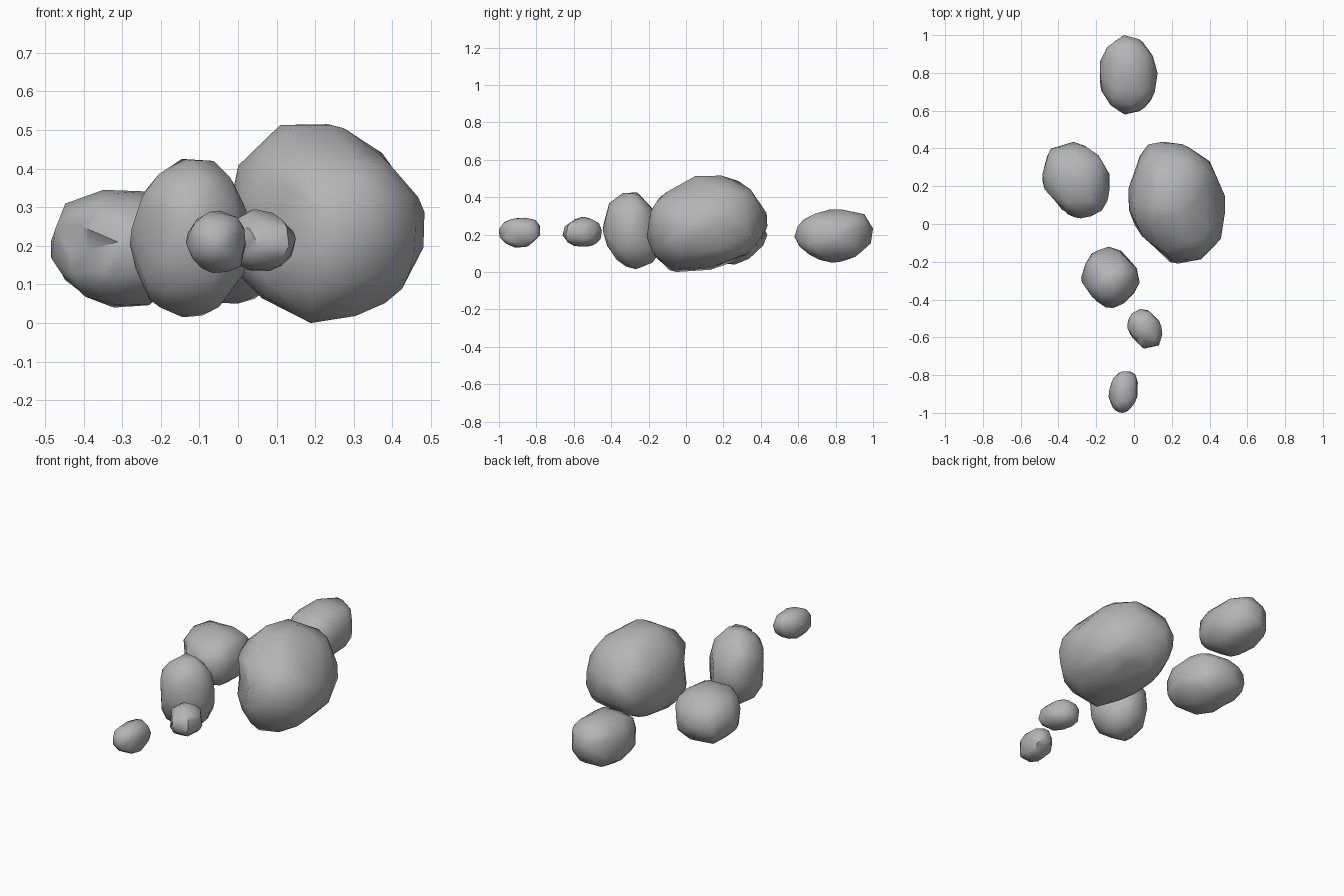
import bpy, bmesh, math
from mathutils import Vector, noise

cube = bpy.data.objects.get("Cube")
if cube:
    bpy.data.objects.remove(cube, do_unlink=True)

stone = bpy.data.materials.new("grey_stone")
stone.use_nodes = True
colour = (0.46, 0.46, 0.46, 1)
stone.diffuse_color = colour
bsdf = next(n for n in stone.node_tree.nodes if n.type == 'BSDF_PRINCIPLED')
bsdf.inputs["Base Color"].default_value = colour
bsdf.inputs["Roughness"].default_value = 0.8


def outline_radius(radii, a, b):
    """Radius of a closed outline, given at equal angles, towards (a, b)."""
    turn = math.atan2(b, a) / math.tau % 1 * len(radii)
    i = int(turn)
    t = turn - i
    return radii[i % len(radii)] * (1 - t) + radii[(i + 1) % len(radii)] * t


def rock_radius(u, plan, front, side, seed):
    """Blend three crossing outlines, with a slight bulge and bumps between."""
    total = weights = 0
    for radii, a, b, off in ((plan, u.x, u.y, u.z), (front, u.x, u.z, u.y),
                             (side, u.y, u.z, u.x)):
        w = 1 / (off * off + 0.03)
        total += w * outline_radius(radii, a, b)
        weights += w
    bulge = 0.05 * 27 * (u.x * u.y * u.z) ** 2
    bumps = 0.035 * noise.noise(u * 2.6 + Vector((seed, 0.5, 0.3)))
    return total / weights + bulge + bumps


def fit(points, low, high):
    """Size a rock's points to its bounding box."""
    for axis in range(3):
        a = min(p[axis] for p in points)
        b = max(p[axis] for p in points)
        for p in points:
            t = (p[axis] - a) / (b - a)
            p[axis] = low[axis] + t * (high[axis] - low[axis])


def rock(name, low, high, plan, front, side, seed, faces):
    bm = bmesh.new()
    bmesh.ops.create_icosphere(bm, subdivisions=4, radius=1)
    for v in bm.verts:
        u = v.co.normalized()
        v.co = u * rock_radius(u, plan, front, side, seed)
    mesh = bpy.data.meshes.new(name)
    bm.to_mesh(mesh)
    bm.free()
    mesh.materials.append(stone)
    obj = bpy.data.objects.new(name, mesh)
    bpy.context.collection.objects.link(obj)
    # Reduce to irregular facets
    mod = obj.modifiers.new("facets", 'DECIMATE')
    mod.ratio = faces / len(mesh.polygons)
    bpy.ops.object.select_all(action='DESELECT')
    obj.select_set(True)
    bpy.context.view_layer.objects.active = obj
    bpy.ops.object.modifier_apply(modifier=mod.name)
    fit([v.co for v in obj.data.vertices], low, high)
    bpy.ops.object.shade_smooth_by_angle(angle=math.radians(42))


# Each rock: name, low and high corners, then its plan, front and side outlines
# as radii counter-clockwise, relative to half its size
rock("large_boulder", (-0.03, -0.21, 0), (0.483, 0.435, 0.515),
     (1, 0.96, 0.95, 1, 1.17, 1.05, 1, 0.87, 0.79, 0.93, 1.03, 1.08),
     (0.98, 0.83, 0.85, 0.95, 1.03, 1.04, 1, 1.02, 0.99, 0.99, 0.95, 1.02),
     (1, 1.01, 1, 1, 0.86, 0.93, 1, 1.06, 1.14, 0.86, 0.82, 0.94), 3, 170)
rock("left_boulder", (-0.485, 0.03, 0.04), (-0.13, 0.435, 0.345),
     (0.96, 0.88, 0.96, 1.15, 1, 0.66, 0.88, 1.08),
     (1, 1.02, 1, 1.09, 1, 0.92, 0.98, 0.98),
     (1, 1, 1, 1, 1, 1, 1, 0.9), 8, 120)
rock("back_boulder", (-0.18, 0.58, 0.05), (0.125, 1, 0.335),
     (1, 0.95, 0.98, 1.03, 1, 0.98, 1, 1.05),
     (1, 1, 1, 1, 1, 1, 1, 1),
     (1, 1.15, 1, 1, 1, 0.9, 0.95, 0.92), 11, 120)
rock("middle_boulder", (-0.28, -0.445, 0.015), (0.03, -0.12, 0.425),
     (0.98, 0.8, 0.98, 1.01, 1, 0.88, 1, 0.94),
     (1, 1, 0.99, 0.95, 1, 1.02, 1, 0.98),
     (1, 0.74, 0.95, 1.03, 1, 0.88, 0.95, 1.05), 14, 120)
rock("small_stone", (-0.035, -0.66, 0.135), (0.15, -0.45, 0.295),
     (1, 0.76, 0.92, 1.08, 0.95, 0.63, 0.92, 1.17),
     (1, 0.9, 0.98, 1, 1, 1, 1, 1.03),
     (0.95, 1, 0.95, 0.85, 1, 1.02, 0.95, 1.08), 21, 90)
rock("front_stone", (-0.135, -1, 0.13), (0.02, -0.78, 0.29),
     (0.95, 1.2, 1, 0.93, 1, 1.07, 1, 0.87),
     (1, 1.1, 1, 1, 1, 0.92, 1, 1.1),
     (1, 1.17, 1, 1.08, 1, 0.95, 1, 0.83), 27, 90)
